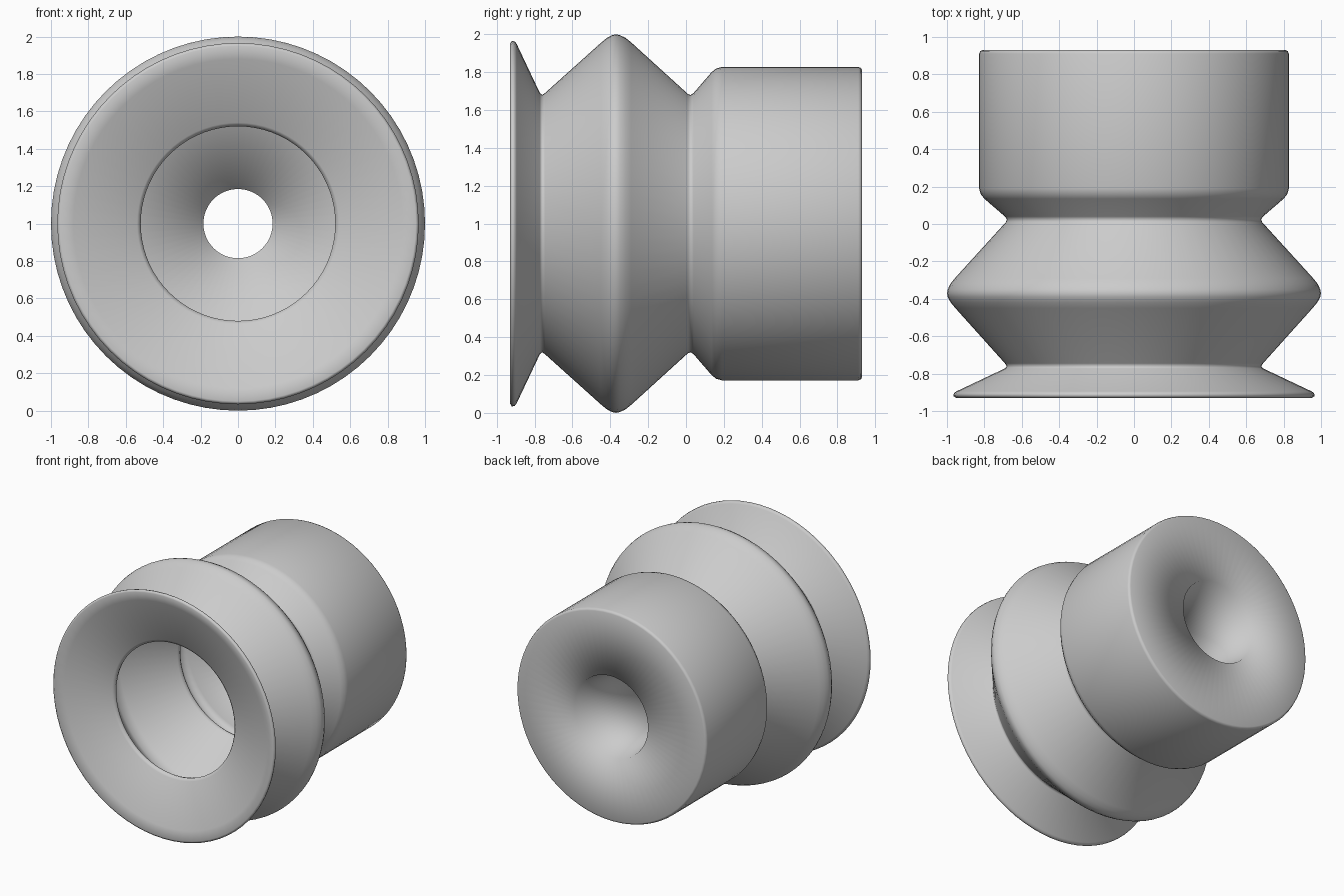
import bpy, bmesh
from math import sin, cos, tau

if "Cube" in bpy.data.objects:
    bpy.data.objects.remove(bpy.data.objects["Cube"])

SEGMENTS = 72

# outer skin (y, radius): rear rim, collar, waist, bellows ridge, waist, flared lip
outer = [(0.93, 0.32), (0.93, 0.81), (0.925, 0.822), (0.91, 0.828), (0.19, 0.828),
         (0.16, 0.82), (0.135, 0.80), (0.04, 0.69), (0.025, 0.68), (0.01, 0.685),
         (-0.29, 0.958), (-0.32, 0.982), (-0.35, 0.996), (-0.37, 1.0), (-0.39, 0.996),
         (-0.42, 0.98), (-0.45, 0.955), (-0.745, 0.69), (-0.76, 0.68), (-0.772, 0.69),
         (-0.895, 0.95), (-0.905, 0.963), (-0.92, 0.966), (-0.93, 0.95)]
# inner skin: cup funnel, bellows cavity, inner waist, rear chamber, bored hole
inner = [(-0.905, 0.88), (-0.80, 0.54), (-0.785, 0.52), (-0.765, 0.525),
         (-0.43, 0.82), (-0.37, 0.845), (-0.31, 0.82), (0.00, 0.53), (0.02, 0.52),
         (0.04, 0.53), (0.13, 0.62), (0.18, 0.64), (0.22, 0.60), (0.22, 0.185)]


def revolve(name, profile):
    """Spin a closed profile around the y axis at z = 1."""
    bm = bmesh.new()
    rings = []
    for y, r in profile:
        rings.append([bm.verts.new((r * cos(tau * i / SEGMENTS), y,
                                    1 + r * sin(tau * i / SEGMENTS)))
                      for i in range(SEGMENTS)])
    for a, b in zip(rings, rings[1:] + rings[:1]):
        for i in range(SEGMENTS):
            j = (i + 1) % SEGMENTS
            bm.faces.new((a[i], a[j], b[j], b[i])).smooth = True
    bmesh.ops.recalc_face_normals(bm, faces=bm.faces)
    mesh = bpy.data.meshes.new(name)
    bm.to_mesh(mesh)
    bm.free()
    obj = bpy.data.objects.new(name, mesh)
    bpy.context.collection.objects.link(obj)
    return obj


revolve("bellows_suction_cup", outer + inner)
